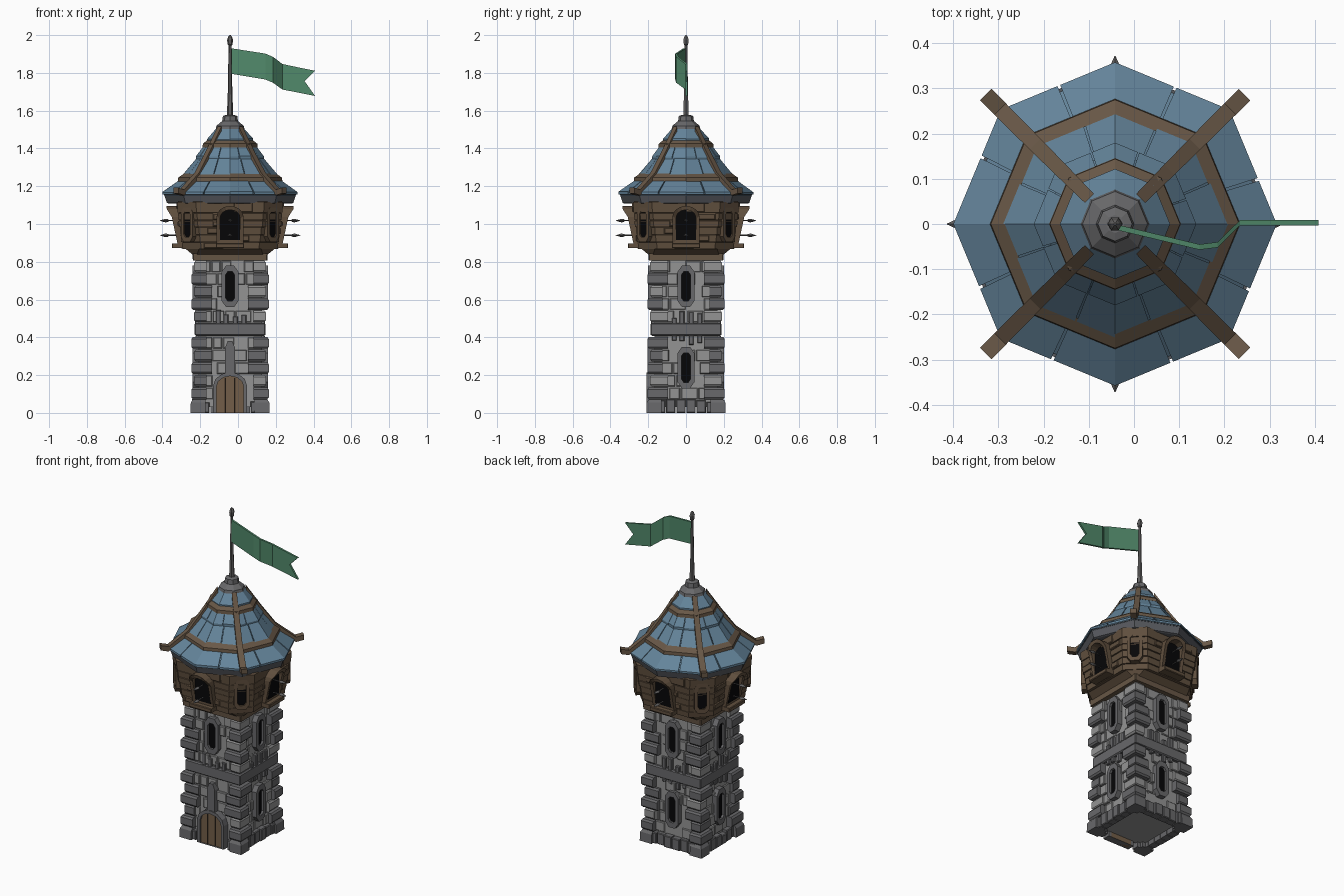
import bpy, bmesh, math, random
from mathutils import Matrix, Vector

if "Cube" in bpy.data.objects:
    bpy.data.objects.remove(bpy.data.objects["Cube"])

random.seed(4)
CX = -0.042  # tower axis


def material(name, rgb):
    m = bpy.data.materials.new(name)
    m.diffuse_color = (*[(c / 255) ** 2.2 for c in rgb], 1)
    m.use_nodes = True
    m.node_tree.nodes["Principled BSDF"].inputs["Base Color"].default_value = m.diffuse_color
    return m


LIGHT = material("light stone", (146, 146, 146))
DARK = material("dark stone", (104, 104, 106))
WOOD = material("plank wood", (96, 80, 64))
TRIM = material("trim wood", (104, 88, 72))
DOOR = material("door wood", (114, 94, 74))
BLUE = material("roof blue", (100, 131, 153))
EAVE = material("eave grey", (88, 90, 95))
BLACK = material("window black", (14, 14, 16))
METAL = material("pole metal", (96, 95, 95))
GREEN = material("flag green", (82, 136, 106))


def finish(bm, name, mat):
    bmesh.ops.recalc_face_normals(bm, faces=bm.faces)
    me = bpy.data.meshes.new(name)
    bm.to_mesh(me)
    bm.free()
    me.materials.append(mat)
    ob = bpy.data.objects.new(name, me)
    ob.location.x = CX
    bpy.context.collection.objects.link(ob)


def loft(bm, rings, caps=True, closed=False):
    rows = [[bm.verts.new(p) for p in r] for r in rings]
    n = len(rows[0])
    pairs = list(zip(rows, rows[1:])) + ([(rows[-1], rows[0])] if closed else [])
    for a, b in pairs:
        for i in range(n):
            bm.faces.new((a[i], a[(i + 1) % n], b[(i + 1) % n], b[i]))
    if caps and not closed:
        bm.faces.new(rows[0])
        bm.faces.new(rows[-1])


def side(deg):
    """Local (across, up, outward) to world, front wall at 0 degrees."""
    return Matrix.Rotation(math.radians(deg), 4, 'Z') @ Matrix(
        ((1, 0, 0, 0), (0, 0, -1, 0), (0, 1, 0, 0), (0, 0, 0, 1)))


def prism(bm, pts, M, w0, w1):
    loft(bm, [[M @ Vector((u, v, w)) for u, v in pts] for w in (w0, w1)])


def block(bm, M, u0, u1, v0, v1, w0, w1, b=0.004):
    """Box with a slightly bevelled outer face."""
    loft(bm, [[M @ Vector(p) for p in ((u0 + e, v0 + e, w), (u1 - e, v0 + e, w), (u1 - e, v1 - e, w), (u0 + e, v1 - e, w))]
              for w, e in ((w0, 0), (w1 - b, 0), (w1, b))])


def frame(bm, outer, inner, M, w0, w1):
    """Ring between two outlines; w1 is a function of height."""
    f = w1 if callable(w1) else (lambda v: w1)
    loft(bm, [[M @ Vector((u, v, w0)) for u, v in outer], [M @ Vector((u, v, f(v))) for u, v in outer],
              [M @ Vector((u, v, f(v))) for u, v in inner], [M @ Vector((u, v, w0)) for u, v in inner]], closed=True)


def slot(hw, z0, z1, c):
    return [(-hw + c, z0), (hw - c, z0), (hw, z0 + c * 1.4), (hw, z1 - c * 1.4), (hw - c, z1), (-hw + c, z1), (-hw, z1 - c * 1.4), (-hw, z0 + c * 1.4)]


def arch(hw, z0, z1, n=6):
    zc = z1 - hw * 0.8
    return [(-hw, z0), (hw, z0)] + [(hw * math.cos(math.pi * i / n), zc + hw * 0.8 * math.sin(math.pi * i / n)) for i in range(n + 1)]


def ngon(r, z, n=8):
    return [(r * math.cos(2 * math.pi * i / n), r * math.sin(2 * math.pi * i / n), z) for i in range(n)]


def chamfered(h, c, z):
    d = h - c
    return [(h, -d, z), (h, d, z), (d, h, z), (-d, h, z), (-h, d, z), (-h, -d, z), (-d, -h, z), (d, -h, z)]


new = bmesh.new
SIDES = (0, 90, 180, 270)

# Stone shaft core
bm = new()
loft(bm, [chamfered(0.168, 0.002, 0.03), chamfered(0.168, 0.002, 0.83)])
finish(bm, "shaft_core", LIGHT)

# Raised wall bricks, corner quoins and plinth stones
light, dark = new(), new()
rows = [0.07 + i * 0.067 for i in range(5)] + [0.478 + i * 0.066 for i in range(5)]
for deg in SIDES:
    M = side(deg)
    for i, z in enumerate(rows):
        u = -0.13 - random.random() * 0.04
        while u < 0.1:
            w = random.uniform(0.05, 0.1)
            if random.random() < 0.7 and not (deg == 0 and z < 0.2 and u < 0.08 and u + w > -0.08):
                block(light, M, u, min(u + w, 0.16) - 0.006, z + 0.003, z + 0.062, 0.16, random.uniform(0.172, 0.184))
            u += w
        # quoin shared by this wall and the next
        big = i % 2 == 0
        o = 0.205 if big else 0.19
        a, b = (0.095, 0.125) if (i // 2 + deg // 90) % 2 else (0.125, 0.095)
        R = Matrix.Rotation(math.radians(deg), 4, 'Z')
        t = light if not big and random.random() < 0.5 else dark
        e = 0.008
        loft(t, [[R @ Vector(p) for p in ((a, -o + s, zz), (o - s, -o + s, zz), (o - s, -b, zz), (a, -b, zz))]
                 for zz, s in ((z + 0.002, e), (z + 0.012, 0), (z + 0.053, 0), (z + 0.064, e))])
    # small upright stones next to the middle band
    for u in (-0.075, -0.035, 0.015, 0.06):
        block(dark, M, u, u + 0.026, 0.47, 0.47 + random.uniform(0.03, 0.075), 0.16, 0.186)
        if deg:
            block(dark, M, u, u + 0.026, 0.41 - random.uniform(0.02, 0.05), 0.41, 0.16, 0.184)
    # plinth
    u = -0.16
    for j in range(6):
        if not (deg == 0 and 0 < j < 5):
            block(dark, M, u + 0.002, u + 0.051, 0, random.uniform(0.055, 0.075), 0.15, random.uniform(0.19, 0.203))
        u += 0.0533
    R = Matrix.Rotation(math.radians(deg), 4, 'Z')
    loft(dark, [[R @ Vector(p) for p in ((0.13, -o, z), (o, -o, z), (o, -0.13, z), (0.13, -0.13, z))]
                for z, o in ((0, 0.21), (0.055, 0.208), (0.075, 0.195))])
loft(dark, [chamfered(h, 0.004, z) for z, h in ((0.408, 0.18), (0.414, 0.187), (0.47, 0.187), (0.476, 0.18))])
finish(light, "wall_bricks", LIGHT)
finish(dark, "quoins_band_and_plinth", DARK)

# Arrow slit windows
fr, hole = new(), new()
for deg in SIDES:
    for z in ((0.67,) if deg == 0 else (0.24, 0.67)):
        frame(fr, slot(0.045, z - 0.11, z + 0.11, 0.024), slot(0.024, z - 0.078, z + 0.078, 0.012), side(deg), 0.16, 0.2)
        prism(hole, slot(0.025, z - 0.08, z + 0.08, 0.012), side(deg), 0.178, 0.186)
finish(fr, "slit_frames", DARK)
finish(hole, "slit_openings", BLACK)

# Door with stone surround and pointed keystone
F = side(0)
bm = new()
frame(bm, arch(0.09, 0, 0.215), arch(0.072, 0, 0.195), F, 0.16, 0.208)
prism(bm, [(-0.026, 0.2), (0.026, 0.2), (0.026, 0.345), (0.012, 0.38), (-0.012, 0.38), (-0.026, 0.345)], F, 0.16, 0.203)
finish(bm, "door_surround", DARK)
bm = new()
prism(bm, arch(0.073, 0, 0.196), F, 0.16, 0.196)
finish(bm, "door", DOOR)
bm = new()
for u in (-0.026, 0.024):
    block(bm, F, u - 0.0015, u + 0.0015, 0, 0.185, 0.194, 0.198, 0.001)
finish(bm, "door_seams", BLACK)

# Timber ledge and lookout room of lapped planks
bm = new()
loft(bm, [chamfered(0.197, 0.005, 0.808), chamfered(0.2, 0.005, 0.845)])
finish(bm, "timber_ledge", TRIM)
bm = new()
loft(bm, [chamfered(0.195, 0.02, 0.835), chamfered(0.235, 0.07, 0.868), chamfered(0.24, 0.08, 0.88)])
zs = [0.868, 0.905, 0.945, 0.985, 1.02, 1.06, 1.12]
for a, b in zip(zs, zs[1:]):
    h = 0.25 + 0.13 * (a - 0.87)
    k = random.uniform(0.002, 0.007)
    loft(bm, [chamfered(h + k, 0.1, a), chamfered(h + k + 0.003, 0.1, b - 0.004), chamfered(h - 0.004, 0.1, b)])
    for deg in SIDES:  # odd loose planks
        u = random.uniform(-0.17, 0.06)
        block(bm, side(deg), u, u + 0.1, a + 0.003, b - 0.005, h - 0.01, h + k + 0.007)
finish(bm, "lookout_planks", WOOD)

# Corner windows, hooded openings with sills, and spikes
fr, hole, spikes = new(), new(), new()
for deg in SIDES:
    D, M = side(deg + 45), side(deg)
    frame(fr, slot(0.044, 0.905, 1.09, 0.02), slot(0.025, 0.93, 1.068, 0.012), D, 0.27, 0.324)
    prism(hole, slot(0.026, 0.928, 1.07, 0.012), D, 0.3, 0.315)
    hood = lambda v: 0.278 + 0.058 * max(0, min(1, (v - 0.99) / 0.09))
    frame(fr, arch(0.072, 0.895, 1.095, 8), arch(0.052, 0.915, 1.075, 8), M, 0.24, hood)
    block(fr, M, -0.075, 0.075, 0.872, 0.898, 0.23, 0.308)
    prism(hole, arch(0.053, 0.914, 1.076, 8), M, 0.265, 0.283)
    for z in (0.94, 1.018):
        prof = [(0.25, 0.004), (0.325, 0.004), (0.328, 0.009), (0.342, 0.012), (0.372, 0.0008)]
        loft(spikes, [[M @ Vector((x * 1.2, z + y * 0.8, w)) for x, y, _ in ngon(r, 0, 4)] for w, r in prof])
finish(fr, "lookout_window_frames", WOOD)
finish(hole, "lookout_openings", BLACK)
finish(spikes, "spikes", METAL)

# Eave and roof underlayer
bm = new()
loft(bm, [ngon(0.325, 1.108), ngon(0.335, 1.112), ngon(0.35, 1.158)])
finish(bm, "eave", EAVE)
bm = new()
loft(bm, [ngon(r, z) for r, z in ((0.35, 1.152), (0.245, 1.235), (0.165, 1.345), (0.115, 1.43), (0.07, 1.5))])
# Shingle panels, each slightly uneven
for r0, z0, r1, z1, n in ((0.358, 1.156, 0.245, 1.245, 2), (0.255, 1.243, 0.16, 1.365, 2), (0.18, 1.345, 0.115, 1.44, 2), (0.122, 1.438, 0.075, 1.5, 1)):
    for k in range(8):
        c0, c1 = (Vector((math.cos(a), math.sin(a), 0)) for a in (k * math.pi / 4, (k + 1) * math.pi / 4))
        cuts = [0] + [i / n + random.uniform(-0.12, 0.12) for i in range(1, n)] + [1]
        for t0, t1 in zip(cuts, cuts[1:]):
            g0, g1 = (0.012 if t0 else 0), (0.012 if t1 < 1 else 0)
            j = random.uniform(0, 0.006)
            quad = [c0.lerp(c1, t) * r + Vector((0, 0, z)) for t, r, z in
                    ((t0 + g0, r0, z0), (t1 - g1, r0, z0), (t1 - g1, r1, z1), (t0 + g0, r1, z1))]
            lift = [0.009 + j, 0.009 + j, 0.004, 0.004]
            loft(bm, [quad, [p + Vector((0, 0, d)) for p, d in zip(quad, lift)]])
finish(bm, "roof_shingles", BLUE)

# Roof rings and diagonal ridge beams
bm = new()
for ro, ri, z0, z1 in ((0.277, 0.243, 1.225, 1.268), (0.146, 0.113, 1.405, 1.45)):
    loft(bm, [ngon(ri, z0), ngon(ro, z0), ngon(ro - 0.002, z0 + 0.02), ngon(ri, z1)], closed=True)
path = [(0.405, 1.172), (0.36, 1.162), (0.25, 1.25), (0.17, 1.36), (0.08, 1.495)]
for k in range(4):
    R = Matrix.Rotation(math.radians(45 + 90 * k), 4, 'Z')
    loft(bm, [[R @ Vector(p) for p in ((r, -w, z - 0.01), (r, w, z - 0.01), (r, w, z + 0.02), (r, -w, z + 0.02))]
              for (r, z), w in zip(path, (0.018, 0.018, 0.017, 0.016, 0.014))])
finish(bm, "roof_rings_and_beams", TRIM)

# Stone roof cap
bm = new()
loft(bm, [ngon(r, z) for z, r in ((1.485, 0.06), (1.495, 0.078), (1.52, 0.072), (1.54, 0.048), (1.545, 0.042), (1.572, 0.038), (1.578, 0.02))])
finish(bm, "roof_cap", DARK)

# Flag pole with finial
bm = new()
loft(bm, [ngon(r, z, 6) for z, r in ((1.57, 0.017), (1.7, 0.012), (1.945, 0.008), (1.95, 0.013), (1.975, 0.016), (1.992, 0.01), (2.0, 0.003))])
finish(bm, "flag_pole", METAL)

# Swallow-tailed flag
bm = new()
pts = [(-0.035, -0.008, 1.93, 1.795), (0.145, -0.051, 1.902, 1.765), (0.185, -0.046, 1.885, 1.748), (0.235, 0.003, 1.847, 1.712), (0.353, 0.003, 1.822, 1.689), (0.408, 0.003, 1.811, 1.678)]
layers = []
for dy in (-0.006, 0.006):
    layers.append([[bm.verts.new((x - CX, y + dy, z)) for z in ((a, b) if i == 5 else (a, (a + b) / 2, b))] for i, (x, y, a, b) in enumerate(pts)])
for L in layers:
    for a, b in zip(L[:4], L[1:5]):
        for i in (0, 1):
            bm.faces.new((a[i], a[i + 1], b[i + 1], b[i]))
    bm.faces.new((L[4][0], L[4][1], L[5][0]))
    bm.faces.new((L[4][1], L[4][2], L[5][1]))
rim = [[L[0][1]] + [c[0] for c in L] + [L[4][1], L[5][1]] + [c[2] for c in L[4::-1]] for L in layers]
n = len(rim[0])
for i in range(n):
    j = (i + 1) % n
    bm.faces.new((rim[0][i], rim[0][j], rim[1][j], rim[1][i]))
finish(bm, "flag", GREEN)
